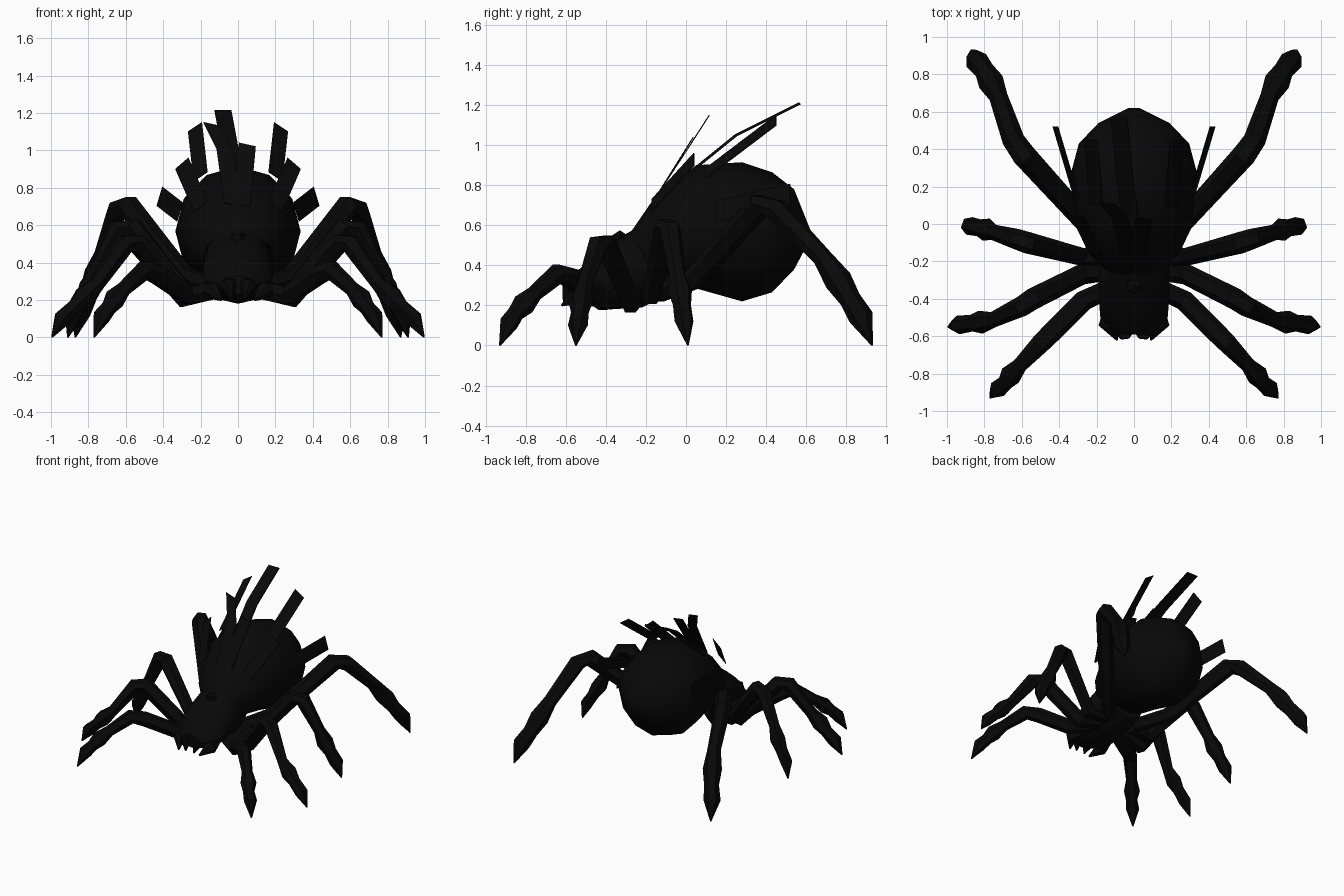
import bpy, bmesh, math
from mathutils import Vector

if "Cube" in bpy.data.objects:
    bpy.data.objects.remove(bpy.data.objects["Cube"])

black = bpy.data.materials.new("black")
black.diffuse_color = (0.0025, 0.0025, 0.0025, 1)
black.use_nodes = True
black.node_tree.nodes["Principled BSDF"].inputs["Base Color"].default_value = black.diffuse_color


def make(name, rings):
    """Skin a list of equal-length point rings into one closed object."""
    bm = bmesh.new()
    loops = [[bm.verts.new(p) for p in ring] for ring in rings]
    n = len(loops[0])
    for a, b in zip(loops, loops[1:]):
        for i in range(n):
            j = (i + 1) % n
            bm.faces.new((a[i], a[j], b[j], b[i]))
    bm.faces.new(loops[0])
    bm.faces.new(loops[-1])
    bmesh.ops.recalc_face_normals(bm, faces=bm.faces)
    me = bpy.data.meshes.new(name)
    bm.to_mesh(me)
    bm.free()
    me.materials.append(black)
    ob = bpy.data.objects.new(name, me)
    bpy.context.collection.objects.link(ob)
    bpy.ops.object.select_all(action='DESELECT')
    ob.select_set(True)
    bpy.context.view_layer.objects.active = ob
    bpy.ops.object.shade_smooth_by_angle(angle=math.radians(35))
    return ob


def body(name, sections, n=12):
    """Sections along y: (y, bottom, top, half width)."""
    rings = []
    for y, lo, hi, w in sections:
        ring = []
        for i in range(n):
            a = math.tau * i / n
            ring.append((w * math.cos(a), y, (lo + hi) / 2 + (hi - lo) / 2 * math.sin(a)))
        rings.append(ring)
    return make(name, rings)


def limb(name, path, side=1, n=6):
    """Tapered tube through (x, y, z, radius) points, mirrored by side."""
    pts = [Vector((p[0] * side, p[1], p[2])) for p in path]
    rings = []
    for i, p in enumerate(pts):
        t = (pts[min(i + 1, len(pts) - 1)] - pts[max(i - 1, 0)]).normalized()
        u = t.cross(Vector((0, 0, 1))).normalized()
        v = u.cross(t)
        r = path[i][3]
        rings.append([p + r * (math.cos(math.tau * k / n) * u + math.sin(math.tau * k / n) * v)
                      for k in range(n)])
    return make(name, rings)


def bristle(name, path, width, side=1, thick=0.002):
    """Flat thin strip with its width along the given vector."""
    w = Vector(width) / 2
    t = Vector((0, -thick, thick))
    rings = []
    for p in path:
        p = Vector(p)
        a, b = [Vector((q.x * side, q.y, q.z)) for q in (p - w, p + w)]
        rings.append([a - t, b - t, b + t, a + t])
    return make(name, rings)


# Body
body("abdomen", [(-0.28, 0.36, 0.56, 0.12), (-0.17, 0.32, 0.72, 0.23), (0.05, 0.285, 0.9, 0.315),
                 (0.28, 0.22, 0.915, 0.335), (0.43, 0.265, 0.865, 0.295), (0.54, 0.38, 0.78, 0.19),
                 (0.62, 0.53, 0.58, 0.03)])
body("thorax", [(-0.08, 0.26, 0.45, 0.14), (-0.22, 0.19, 0.6, 0.19), (-0.38, 0.18, 0.515, 0.19),
                (-0.5, 0.2, 0.41, 0.18), (-0.59, 0.23, 0.33, 0.09)])

# Legs: hip, thigh, knee, shin, ankle knob, foot and claw
legs = {
    "front_leg": [(.12, -.34, .26, .05), (.27, -.41, .225, .055), (.43, -.57, .335, .055),
                  (.5, -.64, .36, .052), (.61, -.755, .26, .04), (.66, -.81, .205, .058),
                  (.69, -.85, .16, .042), (.73, -.885, .11, .048), (.77, -.93, 0, .004)],
    "second_leg": [(.12, -.25, .25, .05), (.28, -.27, .205, .055), (.54, -.4, .51, .058),
                   (.6, -.44, .505, .055), (.75, -.51, .29, .042), (.82, -.525, .22, .062),
                   (.87, -.53, .165, .045), (.94, -.54, .1, .05), (.995, -.55, 0, .004)],
    "third_leg": [(.12, -.17, .26, .05), (.28, -.175, .24, .048), (.57, -.1, .595, .058),
                  (.63, -.08, .585, .055), (.75, -.045, .36, .042), (.79, -.03, .27, .062),
                  (.83, -.02, .2, .046), (.88, -.01, .12, .05), (.91, .01, 0, .004)],
    "rear_leg": [(.12, -.14, .26, .05), (.29, .04, .33, .056), (.59, .37, .705, .064),
                 (.645, .45, .68, .06), (.725, .68, .44, .05), (.765, .76, .325, .07),
                 (.80, .82, .23, .054), (.843, .875, .14, .062), (.87, .93, 0, .004)],
}
# Mouth parts
legs["feeler"] = [(.1, -.42, .27, .05), (.14, -.54, .25, .05), (.09, -.62, .2, .006)]
legs["fang"] = [(.05, -.5, .29, .05), (.05, -.59, .28, .045), (.035, -.61, .2, .005)]
for side, tag in ((1, "right"), (-1, "left")):
    for name, path in legs.items():
        limb(f"{name}_{tag}", path, side)

# Bristles on the back
bristle("centre_bristle", [(-.02, .04, .88), (-.05, .25, 1.05), (-.08, .57, 1.21)],
        (.09, 0, 0), thick=.005)
bristle("left_tall_bristle", [(-.03, -.17, .71), (-.07, .02, 1.0), (-.14, .11, 1.14)], (.09, -.013, -.02))
bristle("right_short_bristle", [(.02, -.17, .71), (.05, .03, 1.03)], (.09, -.013, -.02))
for side, tag in ((1, "right"), (-1, "left")):
    bristle(f"upper_bristle_{tag}", [(.2, .1, .86), (.23, .45, 1.125)], (.075, 0, -.05), side)
    bristle(f"shoulder_bristle_{tag}", [(.2, -.17, .7), (.3, .04, .93)], (.07, 0, -.06), side)
    bristle(f"side_bristle_{tag}", [(.31, .15, .67), (.42, .52, .755)], (-.03, 0, .1), side)

# Eye cluster
bpy.ops.mesh.primitive_ico_sphere_add(subdivisions=1, radius=0.045, location=(0, -0.33, 0.53))
eye = bpy.context.object
eye.name = "eye_cluster"
eye.data.materials.append(black)
